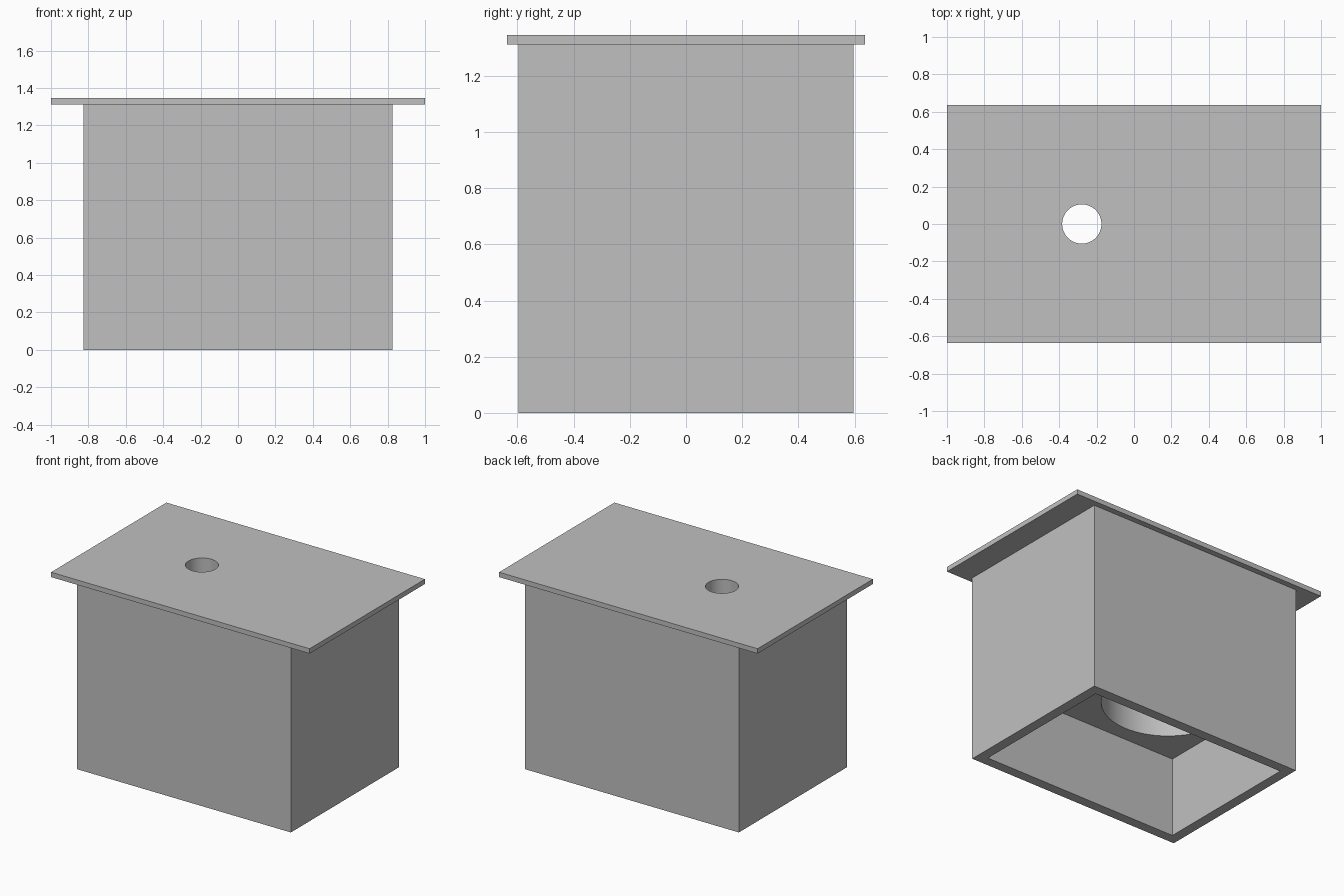
import bpy
import bmesh
import math
from mathutils import Matrix, Vector

old = bpy.data.objects.get("Cube")
if old:
    bpy.data.objects.remove(old, do_unlink=True)

# Single grey material
GREY = (0.53, 0.53, 0.53, 1.0)
grey = bpy.data.materials.new("plain_grey")
grey.use_nodes = True
grey.diffuse_color = GREY
grey.node_tree.nodes["Principled BSDF"].inputs["Base Color"].default_value = GREY

# Main dimensions
BODY_X, BODY_Y, BODY_TOP = 0.827, 0.597, 1.312
PLATE_X, PLATE_Y, PLATE_TOP = 1.0, 0.637, 1.346
WALL = 0.07
POCKET_TOP, BORE_TOP = 0.554, 1.1
HOLE_X, HOLE_R, BORE_R = -0.279, 0.105, 0.42


def finish(name, bm):
    mesh = bpy.data.meshes.new(name)
    bm.to_mesh(mesh)
    bm.free()
    mesh.materials.append(grey)
    obj = bpy.data.objects.new(name, mesh)
    bpy.context.collection.objects.link(obj)
    return obj


def box(name, half_x, half_y, low, high):
    bm = bmesh.new()
    place = Matrix.Translation((0, 0, (low + high) / 2))
    size = Matrix.Diagonal((half_x * 2, half_y * 2, high - low, 1))
    bmesh.ops.create_cube(bm, size=1, matrix=place @ size)
    return finish(name, bm)


def cylinder(name, radius, low, high):
    bm = bmesh.new()
    place = Matrix.Translation(Vector((HOLE_X, 0, (low + high) / 2)))
    bmesh.ops.create_cone(bm, cap_ends=True, segments=64, radius1=radius,
                          radius2=radius, depth=high - low, matrix=place)
    return finish(name, bm)


def activate(obj):
    bpy.ops.object.select_all(action="DESELECT")
    obj.select_set(True)
    bpy.context.view_layer.objects.active = obj


def cut(target, cutter):
    cutter.hide_render = True
    mod = target.modifiers.new("cut", "BOOLEAN")
    mod.operation = "DIFFERENCE"
    mod.solver = "EXACT"
    mod.object = cutter
    activate(target)
    bpy.ops.object.modifier_apply(modifier=mod.name)
    bpy.data.objects.remove(cutter, do_unlink=True)


# Box body: open pocket below, wide bore above it, narrow hole to the top
body = box("body", BODY_X, BODY_Y, 0, BODY_TOP)
cut(body, box("pocket_cutter", BODY_X - WALL, BODY_Y - WALL, -0.2, POCKET_TOP))
cut(body, cylinder("bore_cutter", BORE_R, POCKET_TOP - 0.2, BORE_TOP))
cut(body, cylinder("body_hole_cutter", HOLE_R, BORE_TOP - 0.2, BODY_TOP + 0.2))

# Overhanging top plate with the same narrow hole
plate = box("top_plate", PLATE_X, PLATE_Y, BODY_TOP, PLATE_TOP)
cut(plate, cylinder("plate_hole_cutter", HOLE_R, BODY_TOP - 0.2, PLATE_TOP + 0.2))

# Smooth round walls, sharp corners
for part in (body, plate):
    activate(part)
    bpy.ops.object.shade_smooth_by_angle(angle=math.radians(30))
